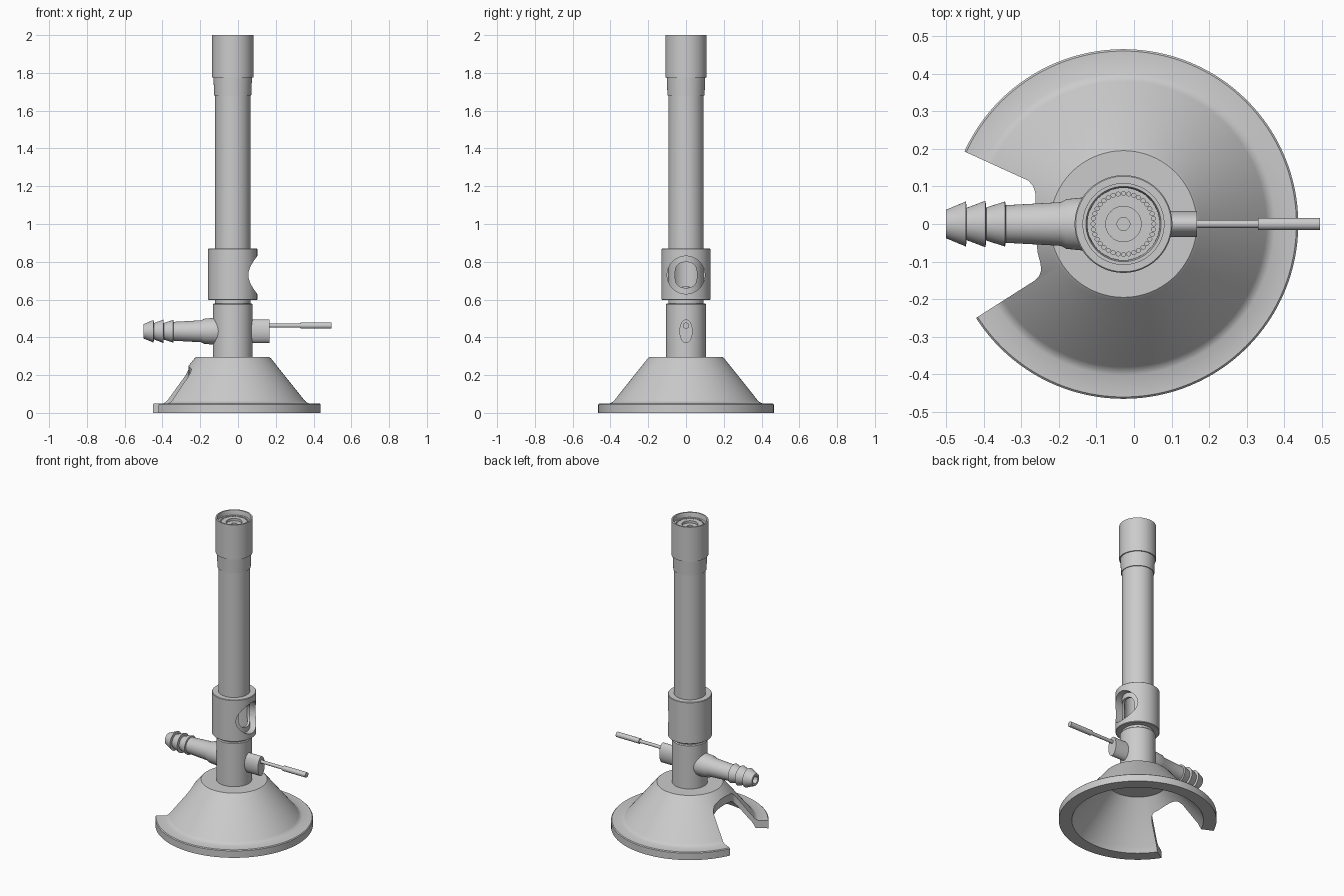
import bpy, bmesh
from math import sin, cos, pi, radians
from mathutils import Vector

if "Cube" in bpy.data.objects:
    bpy.data.objects.remove(bpy.data.objects["Cube"])

CX = -0.028  # x of the vertical axis


def finish(name, bm):
    bmesh.ops.remove_doubles(bm, verts=bm.verts, dist=1e-5)
    bmesh.ops.recalc_face_normals(bm, faces=bm.faces)
    me = bpy.data.meshes.new(name)
    bm.to_mesh(me)
    bm.free()
    ob = bpy.data.objects.new(name, me)
    bpy.context.collection.objects.link(ob)
    return ob


def lathe(name, profile, axis='Z', z=0.0, segs=96, ring=False):
    """Revolve (radius, height) points; ring closes the profile on itself."""
    bm = bmesh.new()
    rows = []
    for r, h in profile:
        row = []
        for i in range(segs):
            a = 2 * pi * i / segs
            co = (CX + r * cos(a), r * sin(a), h) if axis == 'Z' else (h, r * cos(a), z + r * sin(a))
            row.append(bm.verts.new(co))
        rows.append(row)
    pairs = list(zip(rows, rows[1:])) + ([(rows[-1], rows[0])] if ring else [])
    for a, b in pairs:
        for i in range(segs):
            j = (i + 1) % segs
            bm.faces.new((a[i], a[j], b[j], b[i]))
    return finish(name, bm)


def prism(name, outlines, to3d, lo, hi):
    """Extrude one or more 2D outlines between lo and hi."""
    bm = bmesh.new()
    for pts in outlines:
        a = [bm.verts.new(to3d(u, v, lo)) for u, v in pts]
        b = [bm.verts.new(to3d(u, v, hi)) for u, v in pts]
        bm.faces.new(a)
        bm.faces.new(b)
        n = len(pts)
        for i in range(n):
            bm.faces.new((a[i], a[(i + 1) % n], b[(i + 1) % n], b[i]))
    return finish(name, bm)


def oval(u0, v0, ru, rv, n=48, p=1.0):
    pts = []
    for i in range(n):
        c, s = cos(2 * pi * i / n), sin(2 * pi * i / n)
        pts.append((u0 + ru * abs(c) ** p * (1 if c >= 0 else -1),
                    v0 + rv * abs(s) ** p * (1 if s >= 0 else -1)))
    return pts


def cut(ob, cutter):
    cutter.hide_render = True
    m = ob.modifiers.new("cut", 'BOOLEAN')
    m.operation = 'DIFFERENCE'
    m.solver = 'EXACT'
    m.object = cutter
    bpy.context.view_layer.objects.active = ob
    bpy.ops.object.modifier_apply(modifier=m.name)
    bpy.data.objects.remove(cutter, do_unlink=True)


def along_x(u, v, d): return (d, u, v)
def along_z(u, v, d): return (CX + u, v, d)


# Hollow conical base with a wedge opening on the hose side
base = lathe("base", [(0, 0.295), (0.195, 0.295), (0.203, 0.288), (0.38, 0.066), (0.388, 0.058),
                      (0.402, 0.051), (0.46, 0.05), (0.465, 0.045), (0.465, 0), (0.388, 0),
                      (0.37, 0.035), (0.18, 0.262), (0, 0.262)], segs=128)
wedge = [(0.6, 155.5), (0.278, 155.5), (0.262, 157), (0.25, 160), (0.243, 164), (0.236, 172),
         (0.234, 180), (0.236, 190), (0.241, 199), (0.244, 205), (0.25, 209), (0.262, 211.5),
         (0.28, 212.5), (0.6, 212.5)]
cut(base, prism("base_cutter", [[(r * cos(radians(a)), r * sin(radians(a))) for r, a in wedge]],
                along_z, -0.1, 0.275))

# Stem body above the base and gas jet inside it
lathe("stem", [(0, 0.285), (0.105, 0.285), (0.105, 0.575), (0.1, 0.58), (0, 0.58)])
lathe("gas_jet", [(0, 0.57), (0.035, 0.57), (0.035, 0.61), (0.018, 0.63), (0.018, 0.67), (0, 0.67)])

# Barrel tube with an air port
barrel = lathe("barrel", [(0.093, 0.575), (0.093, 1.70), (0.078, 1.70), (0.078, 0.575)], ring=True)
cut(barrel, prism("port_cutter", [oval(0, 0.73, 0.058, 0.068, p=0.75)], along_x, CX, 0.2))

# Rotating air collar with a round window
collar = lathe("air_collar", [(0.127, 0.598), (0.13, 0.601), (0.13, 0.867), (0.127, 0.87),
                              (0.0935, 0.87), (0.0935, 0.598)], ring=True)
cut(collar, prism("window_cutter", [oval(0, 0.73, 0.1, 0.1, 64)], along_x, CX, 0.2))

# Flame head sleeve and perforated plate
lathe("flame_head", [(0.098, 1.68), (0.102, 1.775), (0.109, 1.775), (0.109, 2.0), (0.1, 2.0),
                     (0.096, 1.985), (0.096, 1.75), (0.078, 1.68)], ring=True)
plate = lathe("flame_plate", [(0, 1.945), (0.017, 1.945), (0.017, 1.955), (0.047, 1.955),
                              (0.047, 1.97), (0.097, 1.97), (0.097, 1.92), (0, 1.92)])
holes = [oval(0.081 * cos(2 * pi * i / 36), 0.081 * sin(2 * pi * i / 36), 0.0055, 0.0055, 10)
         for i in range(36)]
cut(plate, prism("hole_cutter", holes, along_z, 1.94, 2.05))

# Barbed hose connector pointing to -x
lathe("hose_barb", [(0, -0.46), (0.024, -0.46), (0.024, -0.5), (0.038, -0.5), (0.06, -0.447),
                    (0.043, -0.445), (0.062, -0.395), (0.044, -0.393), (0.06, -0.343),
                    (0.05, -0.341), (0.058, -0.195), (0.066, -0.18), (0.072, -0.12),
                    (0.072, -0.06), (0, -0.06)], axis='X', z=0.432, segs=64)

# Oval valve boss with needle rod and handle
prism("valve_boss", [oval(0, 0.432, 0.035, 0.063)], along_x, 0.0, 0.168)
lathe("valve_rod", [(0, 0.15), (0.0105, 0.15), (0.0105, 0.335), (0, 0.335)], axis='X', z=0.462, segs=32)
lathe("valve_handle", [(0, 0.33), (0.0165, 0.33), (0.0165, 0.495), (0, 0.495)], axis='X', z=0.462, segs=32)

# Smooth shading with sharp edges kept
for ob in bpy.context.scene.objects:
    ob.select_set(True)
bpy.context.view_layer.objects.active = base
bpy.ops.object.shade_smooth_by_angle(angle=radians(30))
